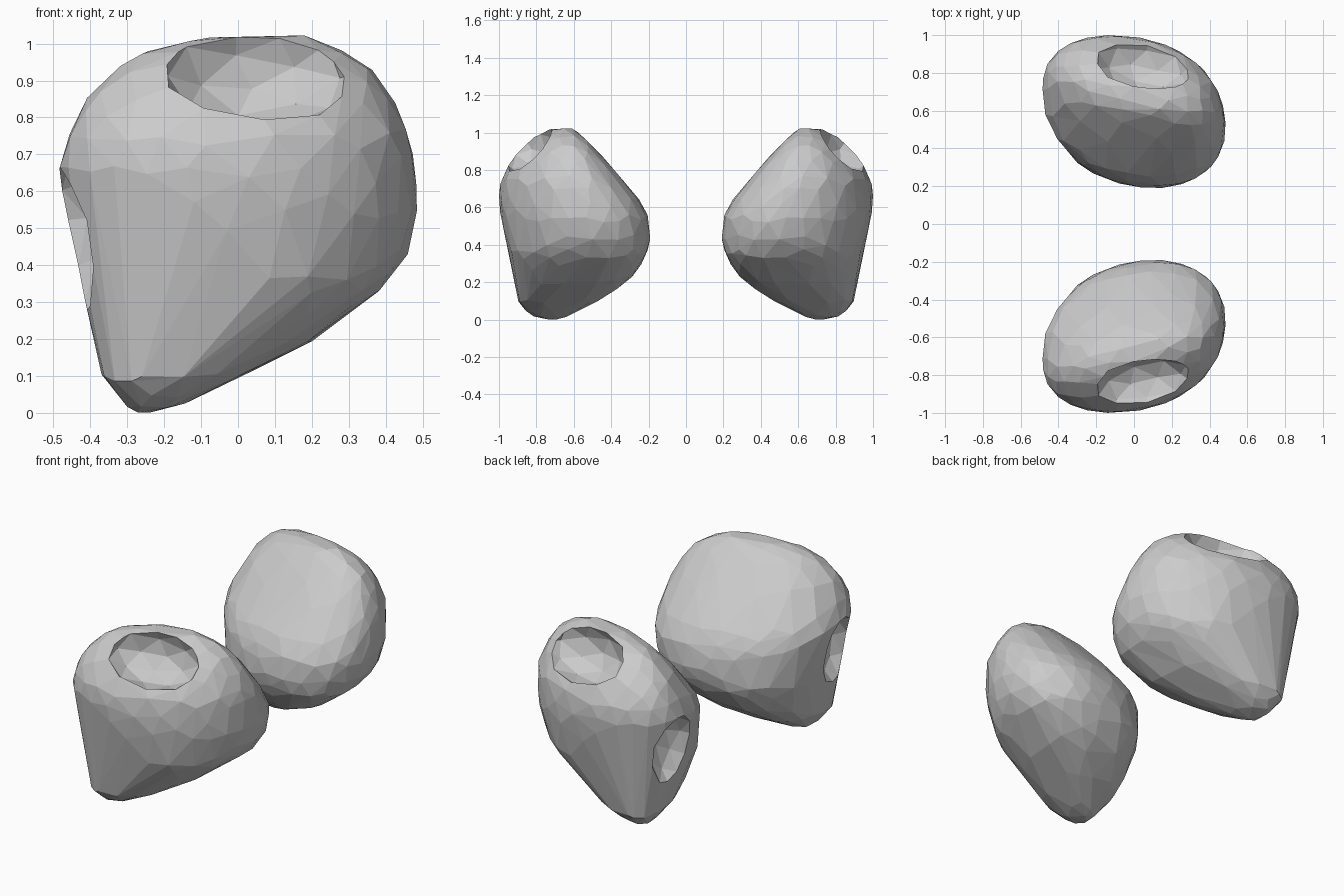
import bpy, bmesh, math
from mathutils import Vector, Matrix

if "Cube" in bpy.data.objects:
    bpy.data.objects.remove(bpy.data.objects["Cube"])

# Levels of the body: z, x min, x max, outer y, inner y, diagonal skew
LEVELS = [
    (0.00, -.27, -.25, -.74, -.70, .1), (.015, -.30, -.17, -.81, -.64, .2),
    (.05, -.33, -.09, -.86, -.57, .25), (.10, -.37, .02, -.90, -.47, .25),
    (.20, -.39, .21, -.915, -.31, .25), (.33, -.42, .385, -.945, -.215, .22),
    (.43, -.44, .46, -.965, -.19, .2), (.55, -.47, .487, -.99, -.20, .2),
    (.65, -.49, .48, -1.0, -.255, .22), (.75, -.46, .465, -.99, -.34, .25),
    (.85, -.41, .42, -.935, -.425, .3), (.93, -.33, .365, -.87, -.50, .35),
    (.98, -.25, .29, -.81, -.55, .4), (1.01, -.12, .21, -.75, -.59, .4),
    (1.025, -.03, .17, -.70, -.62, .4)]


def level(z):
    for lo, hi in zip(LEVELS, LEVELS[1:]):
        if z <= hi[0]:
            f = (z - lo[0]) / (hi[0] - lo[0])
            return [p + (q - p) * f for p, q in zip(lo, hi)]
    return LEVELS[-1]


def body_point(v):
    z, x0, x1, y0, y1, skew = level(min(max((v.z + 1) / 2, 0), 1) * 1.025)
    t, phi = math.atan2(v.y, v.x), math.asin(skew)
    r = 0 if math.hypot(v.x, v.y) < 1e-4 else 1

    def soft(s):  # squarer than an ellipse, more so near the foot
        return math.copysign(abs(s) ** (0.82 if z < .4 else 0.92), s)
    return Vector(((x0 + x1) / 2 + r * (x1 - x0) / 2 * soft(math.cos(t)),
                   (y0 + y1) / 2 + r * (y1 - y0) / 2 * soft(math.sin(t + phi)), z))


def pit_point(center, normal, radii):
    n = Vector(normal).normalized()
    up = (Vector((0, 0, 1)) - n * n.z).normalized()
    m = Matrix((up.cross(n), up, n)).transposed()
    return lambda v: Vector(center) + m @ Vector([a * b for a, b in zip(v, radii)])


def blob(name, detail, shape, side):
    bm = bmesh.new()
    bmesh.ops.create_icosphere(bm, subdivisions=detail, radius=1,
                               matrix=Matrix.Rotation(0.4, 4, 'X'))
    for v in bm.verts:
        p = shape(v.co)
        v.co = (p.x, p.y * side, p.z)
    # Wrap tightly so the skin has no accidental dents
    bmesh.ops.delete(bm, geom=list(bm.edges), context='EDGES_FACES') if not bm.verts else None
    points = [v.co.copy() for v in bm.verts]
    bm.clear()
    for p in points:
        bm.verts.new(p)
    bmesh.ops.convex_hull(bm, input=list(bm.verts))
    bmesh.ops.delete(bm, geom=[v for v in bm.verts if not v.link_faces], context='VERTS')
    bmesh.ops.recalc_face_normals(bm, faces=bm.faces)
    me = bpy.data.meshes.new(name)
    bm.to_mesh(me)
    bm.free()
    ob = bpy.data.objects.new(name, me)
    bpy.context.collection.objects.link(ob)
    return ob


# Hollows: one on the upper outer slope, one on the left flank
PITS = {"upper_hollow": ((.06, -.865, .94), (.10, -.74, .68), (.27, .17, .18)),
        "side_hollow": ((-.46, -.75, .46), (-.88, -.47, .05), (.14, .22, .12))}

# Mirrored pair of bodies
for label, side in (("front", 1), ("back", -1)):
    body = blob(label + "_body", 4, body_point, side)
    cutters = []
    for pit, args in PITS.items():
        cutter = blob(label + "_" + pit + "_cutter", 2, pit_point(*args), side)
        cutter.hide_render = True
        cutters.append(cutter)
        mod = body.modifiers.new(pit, 'BOOLEAN')
        mod.object, mod.operation, mod.solver = cutter, 'DIFFERENCE', 'EXACT'
    dec = body.modifiers.new("facets", 'DECIMATE')
    dec.ratio = 0.32
    # Bake the cuts and drop the cutters
    bpy.context.view_layer.update()
    dg = bpy.context.evaluated_depsgraph_get()
    baked = bpy.data.meshes.new_from_object(body.evaluated_get(dg))
    body.modifiers.clear()
    body.data = baked
    for ob in cutters:
        bpy.data.objects.remove(ob)
